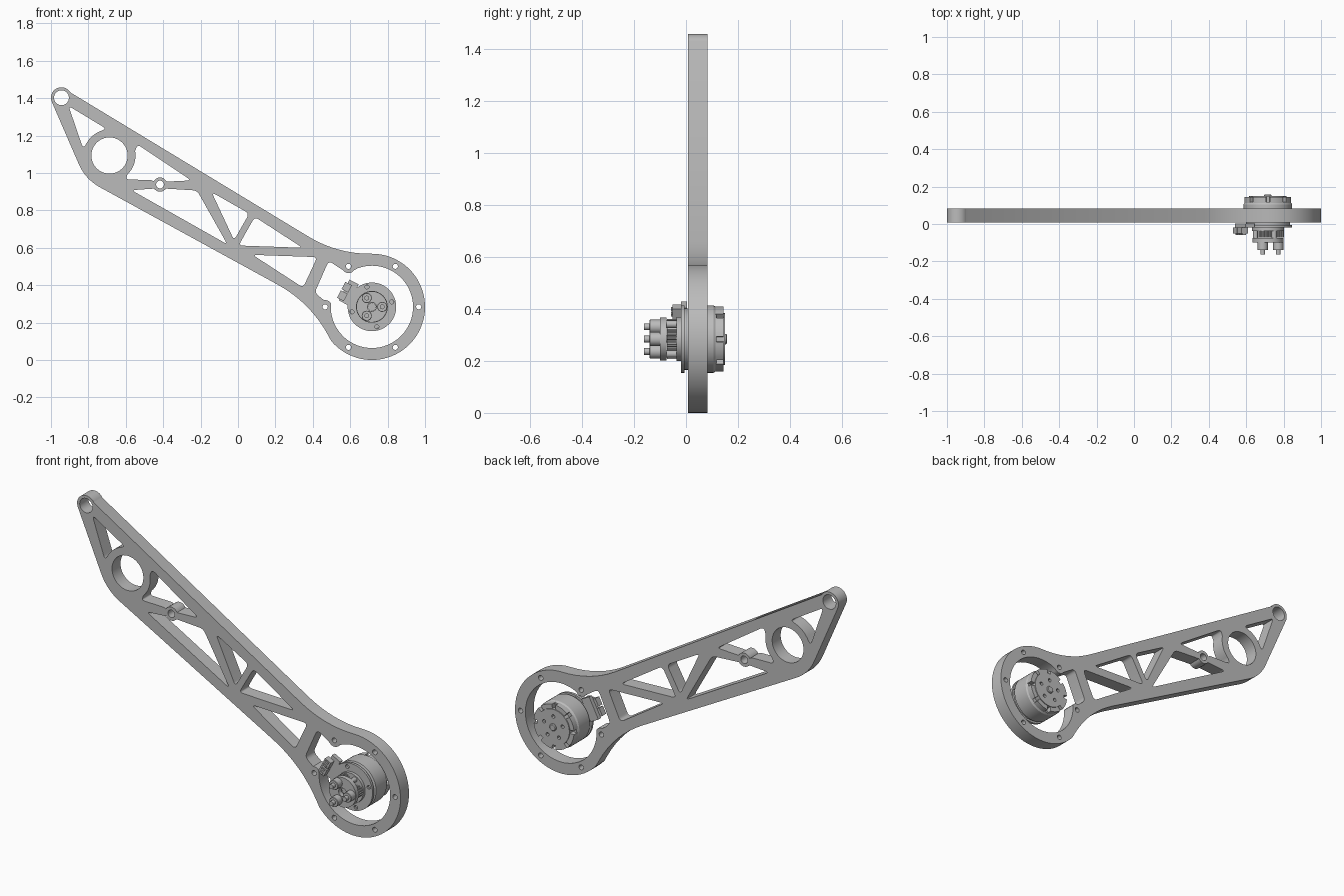
import bpy, bmesh
from math import sin, cos, pi, radians, tau
from mathutils import Vector, Matrix

if "Cube" in bpy.data.objects:
    bpy.data.objects.remove(bpy.data.objects["Cube"], do_unlink=True)

metal = bpy.data.materials.new("brushed_grey_metal")
metal.use_nodes = True
grey = (0.5, 0.5, 0.5, 1)
metal.diffuse_color = grey
metal.node_tree.nodes["Principled BSDF"].inputs["Base Color"].default_value = grey

MX, MZ = 0.716, 0.284          # motor and ring axis
HUB = (MX, MZ)
TIP = (-0.944, 1.402)          # small eye at the far end
BEARING = (-0.687, 1.093)      # large hole
PIVOT = (-0.417, 0.938)        # small hole in the brace


def finish(name, bm):
    bmesh.ops.recalc_face_normals(bm, faces=bm.faces)
    mesh = bpy.data.meshes.new(name)
    bm.to_mesh(mesh)
    bm.free()
    mesh.materials.append(metal)
    obj = bpy.data.objects.new(name, mesh)
    bpy.context.collection.objects.link(obj)
    bpy.ops.object.select_all(action='DESELECT')
    obj.select_set(True)
    bpy.context.view_layer.objects.active = obj
    bpy.ops.object.shade_smooth_by_angle(angle=radians(30))
    return obj


def arc(centre, r, start, end, steps=12):
    """Unrounded points along an arc, angles in degrees."""
    angles = [radians(start + (end - start) * i / steps) for i in range(steps + 1)]
    return [(centre[0] + r * cos(a), centre[1] + r * sin(a), 0) for a in angles]


def circle(centre, r, sides=20):
    return arc(centre, r, 0, 360, sides)[:-1]


def around(r, count, offset=0):
    """Centres spaced evenly about the motor axis."""
    return [p[:2] for p in arc(HUB, r, offset, offset + 360, count)[:-1]]


def rounded(points, default=0.025, steps=8):
    """Round each corner; an optional third value sets the cut length."""
    out = []
    for i, p in enumerate(points):
        cut = p[2] if len(p) > 2 else default
        here = Vector(p[:2])
        if not cut:
            out.append(here)
            continue
        before = Vector(points[i - 1][:2]) - here
        after = Vector(points[(i + 1) % len(points)][:2]) - here
        a = here + before.normalized() * min(cut, before.length * 0.45 if cut < 0.1 else cut)
        b = here + after.normalized() * min(cut, after.length * 0.45 if cut < 0.1 else cut)
        for k in range(steps + 1):
            t = k / steps
            out.append(a * (1 - t) ** 2 + here * 2 * t * (1 - t) + b * t * t)
    return out


def plate(name, y0, y1, outline, holes=()):
    """Extrude an x-z outline with holes from y0 to y1."""
    bm = bmesh.new()
    edges = []
    for loop in [outline, *holes]:
        verts = [bm.verts.new((p[0], y0, p[1])) for p in rounded(loop)]
        edges += [bm.edges.new((verts[i - 1], verts[i])) for i in range(len(verts))]
    bmesh.ops.triangle_fill(bm, use_beauty=True, edges=edges, normal=(0, -1, 0))
    new = bmesh.ops.extrude_face_region(bm, geom=bm.faces[:], use_keep_orig=True)["geom"]
    bmesh.ops.translate(bm, vec=(0, y1 - y0, 0),
                        verts=[v for v in new if isinstance(v, bmesh.types.BMVert)])
    return finish(name, bm)


def lathe(name, profile, centre=HUB, sides=48):
    """Revolve (radius, y) points about an axis along y."""
    bm = bmesh.new()
    x, z = centre
    verts = [bm.verts.new((x + r, y, z)) for r, y in profile]
    edges = [bm.edges.new(pair) for pair in zip(verts, verts[1:])]
    bmesh.ops.spin(bm, geom=verts + edges, cent=(x, 0, z), axis=(0, 1, 0),
                   angle=tau, steps=sides, use_merge=True)
    bmesh.ops.remove_doubles(bm, verts=bm.verts, dist=0.0001)
    return finish(name, bm)


def block(name, along, across, length, width, y0, y1):
    """Block placed in the slanted frame of the connector."""
    u, v = Vector((0.46, 0.89)), Vector((0.89, -0.46))
    c = Vector((0.583, 0.366)) + u * along + v * across
    corners = [c + u * s * length / 2 + v * t * width / 2
               for s, t in ((-1, -1), (1, -1), (1, 1), (-1, 1))]
    return plate(name, y0, y1, [(p.x, p.y, 0) for p in corners])


# Arm: outline, lightening pockets, ring opening and holes
outline = (arc(HUB, 0.284, -140, 90, 48) + [(0.53, 0.567, 0.18)]
           + arc(TIP, 0.056, 30, 203, 20)
           + [(-0.816, 0.966, 0.09), (0.387, 0.307, 0.2)])

tip_pocket = ([(-0.906, 1.358), (-0.705, 1.237)] + arc(BEARING, 0.139, 112, 147)
              + [(-0.828, 1.13)])
upper_pocket = ([(-0.537, 1.152), (-0.25, 0.96), (-0.374, 0.954)]
                + arc(PIVOT, 0.038, 25, 155)
                + [(-0.46, 0.962), (-0.6, 0.965)] + arc(BEARING, 0.139, -46, 10))
lower_pocket = ([(-0.57, 0.908)] + arc(PIVOT, 0.038, 215, 325)
                + [(-0.219, 0.906), (-0.057, 0.618)])
middle_pocket = [(-0.141, 0.897), (0.06, 0.783), (-0.021, 0.64)]
long_pocket = [(0.09, 0.765), (0.345, 0.6), (0.003, 0.612)]
ring_pocket = [(0.078, 0.562), (0.424, 0.55), (0.348, 0.387)]

# Ring opening runs past the two inner screw bosses
bosses = around(0.25, 6)
opening = (arc(HUB, 0.22, 110, -184, 56) + arc(bosses[3], 0.036, 30, 100, 6)
           + [(0.41, 0.36), (0.485, 0.53)] + arc(bosses[2], 0.036, 215, 325, 8))

holes = [tip_pocket, upper_pocket, lower_pocket, middle_pocket, long_pocket,
         ring_pocket, opening, circle(TIP, 0.04, 28), circle(BEARING, 0.097, 40),
         circle(PIVOT, 0.021)]
holes += [circle(c, 0.014, 14) for c in bosses]
plate("arm", 0.007, 0.082, outline, holes)

# Motor body
lathe("motor_body", [(0, -0.008), (0.118, -0.008), (0.118, 0.008), (0.13, 0.012),
                     (0.13, 0.105), (0.122, 0.118), (0, 0.118)])
plate("motor_front_flange", -0.02, -0.006, circle(HUB, 0.13, 48),
      [circle(c, 0.011, 12) for c in around(0.11, 4, 14)])

# Motor rear cap with raised rim segments
plate("rear_cap", 0.116, 0.15, circle(HUB, 0.1, 40),
      [circle(c, 0.01, 12) for c in around(0.06, 5, 90)])
for i in range(8):
    a = i * 45 + 5
    plate(f"rim_segment_{i + 1}", 0.112, 0.145,
          arc(HUB, 0.125, a, a + 35, 6) + arc(HUB, 0.098, a + 35, a, 6))
lathe("rear_shaft_nub", [(0, 0.14), (0.02, 0.14), (0.02, 0.154), (0.016, 0.158), (0, 0.158)],
      sides=24)

# Gear carrier in front of the motor
plate("carrier_base", -0.037, -0.018, circle(HUB, 0.085, 40), [circle(HUB, 0.03, 24)])
plate("carrier_front", -0.1, -0.075, circle(HUB, 0.083, 40), [circle(HUB, 0.024, 24)])


def gear(name, centre, r, teeth):
    points = []
    for i in range(teeth * 4):
        radius = r if i % 4 < 2 else r * 0.84
        a = tau * i / (teeth * 4)
        points.append((centre[0] + radius * cos(a), centre[1] + radius * sin(a), 0))
    return plate(name, -0.073, -0.036, points)


gear("sun_gear", HUB, 0.026, 12)
for i, c in enumerate(around(0.055, 3), 1):
    gear(f"planet_gear_{i}", c, 0.03, 14)
    lathe(f"carrier_post_{i}", [(0, -0.098), (0.027, -0.098), (0.027, -0.138), (0.025, -0.14),
                                (0.013, -0.14), (0.013, -0.162), (0, -0.162)], c, 20)
for i, c in enumerate(around(0.066, 3, 60), 1):
    plate(f"carrier_spacer_{i}", -0.077, -0.035, circle(c, 0.014, 14))

# Electrical connector beside the motor
block("connector_board", 0, 0.01, 0.125, 0.055, -0.02, 0.004)
block("connector_tab", 0, 0.04, 0.07, 0.05, -0.012, 0.0)
for i, along in enumerate((-0.032, 0.02), 1):
    block(f"socket_{i}", along, -0.012, 0.044, 0.04, -0.052, -0.018)
    for side in (-1, 1):
        block(f"socket_{i}_pin_{'left' if side < 0 else 'right'}",
              along + side * 0.011, -0.012, 0.01, 0.02, -0.058, -0.05)
